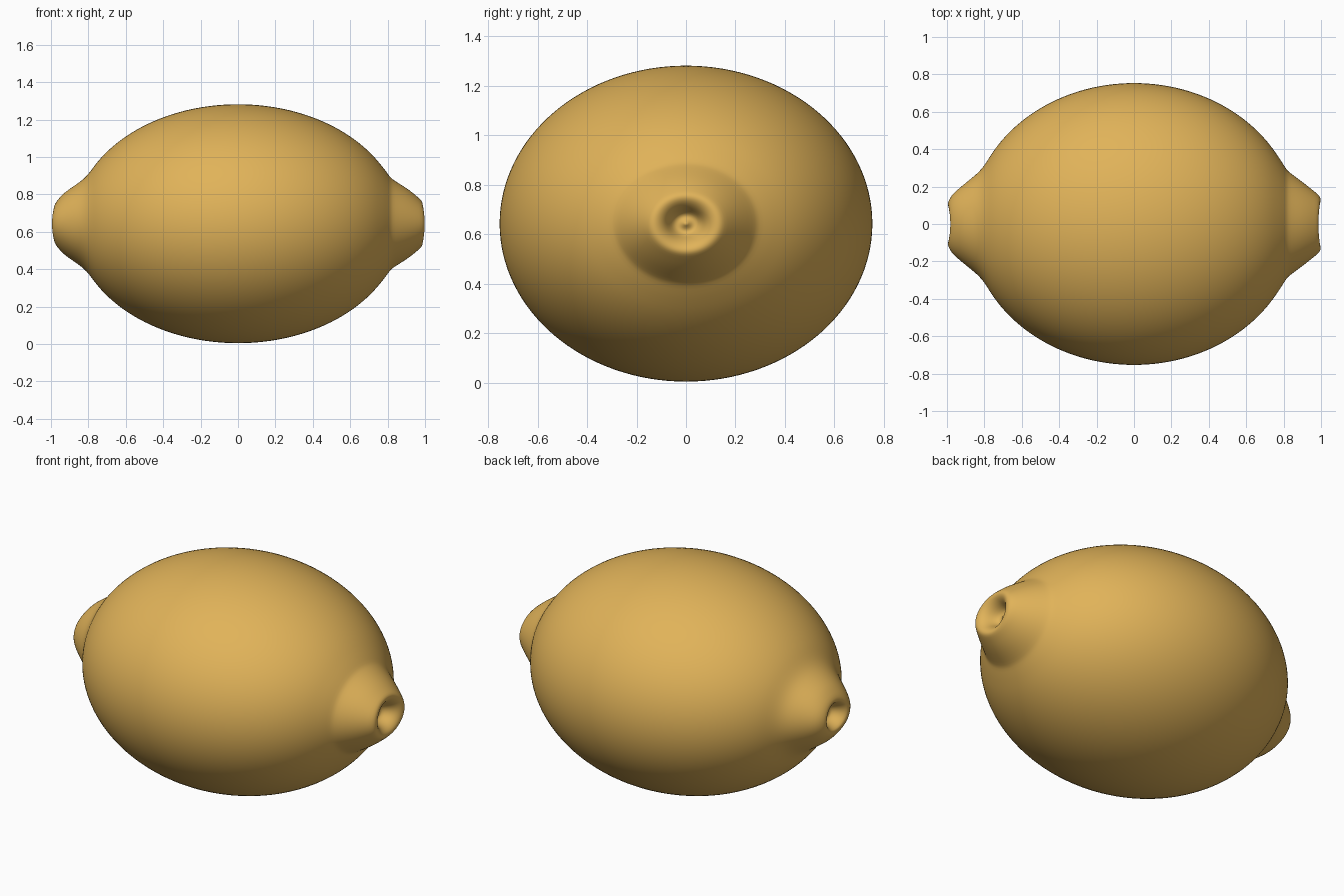
import bpy, bmesh
from math import sin, cos, pi, sqrt

if "Cube" in bpy.data.objects:
    bpy.data.objects.remove(bpy.data.objects["Cube"])

SEG, RY, RZ, CZ = 64, 0.755, 0.64, 0.643

# End profiles (x, radius): pit centre -> lip -> neck -> shoulder
left = [(-0.915, 0.02), (-0.91, 0.045), (-0.935, 0.062), (-0.97, 0.076), (-0.992, 0.092),
        (-0.997, 0.108), (-0.985, 0.138), (-0.965, 0.165), (-0.93, 0.195),
        (-0.88, 0.236), (-0.84, 0.268), (-0.81, 0.3), (-0.785, 0.337)]
right = [(0.915, 0.014), (0.905, 0.03), (0.91, 0.05), (0.94, 0.068), (0.975, 0.085),
         (0.994, 0.108), (1.0, 0.13), (0.993, 0.148), (0.975, 0.166),
         (0.92, 0.21), (0.86, 0.255), (0.825, 0.281), (0.812, 0.296), (0.79, 0.334)]

# Ellipse body between the two shoulders
body = []
N = 36
for i in range(N + 1):
    x = 0.878 * sin((i / N * 2 - 1) * 1.04)
    body.append((x, RY * sqrt(1 - (x / 0.878) ** 2)))
profile = left + body + right[::-1]

# Revolve around x with a flattened height
bm = bmesh.new()
rings = []
for x, r in profile:
    ring = []
    for k in range(SEG):
        a = 2 * pi * k / SEG
        # lips dip slightly at top and bottom
        dip = 0.012 * sin(a) ** 2 if abs(x) > 0.96 else 0
        px = x - dip * (1 if x > 0 else -1)
        ring.append(bm.verts.new((px, r * cos(a), CZ + r * sin(a) * RZ / RY)))
    rings.append(ring)
for a, b in zip(rings, rings[1:]):
    for k in range(SEG):
        j = (k + 1) % SEG
        bm.faces.new((a[k], a[j], b[j], b[k]))
# Pit centres
for ring, x in ((rings[0], -0.925), (rings[-1], 0.925)):
    c = bm.verts.new((x, 0, CZ))
    for k in range(SEG):
        bm.faces.new((ring[k], ring[(k + 1) % SEG], c))
bmesh.ops.recalc_face_normals(bm, faces=bm.faces[:])
for f in bm.faces:
    f.smooth = True

mesh = bpy.data.meshes.new("lemon")
bm.to_mesh(mesh)
bm.free()
lemon = bpy.data.objects.new("lemon", mesh)
bpy.context.collection.objects.link(lemon)
sub = lemon.modifiers.new("smooth", 'SUBSURF')
sub.levels = sub.render_levels = 1

# Peel colour
mat = bpy.data.materials.new("peel")
mat.diffuse_color = (0.75, 0.45, 0.1, 1)
mat.use_nodes = True
mat.node_tree.nodes["Principled BSDF"].inputs["Base Color"].default_value = mat.diffuse_color
mesh.materials.append(mat)
